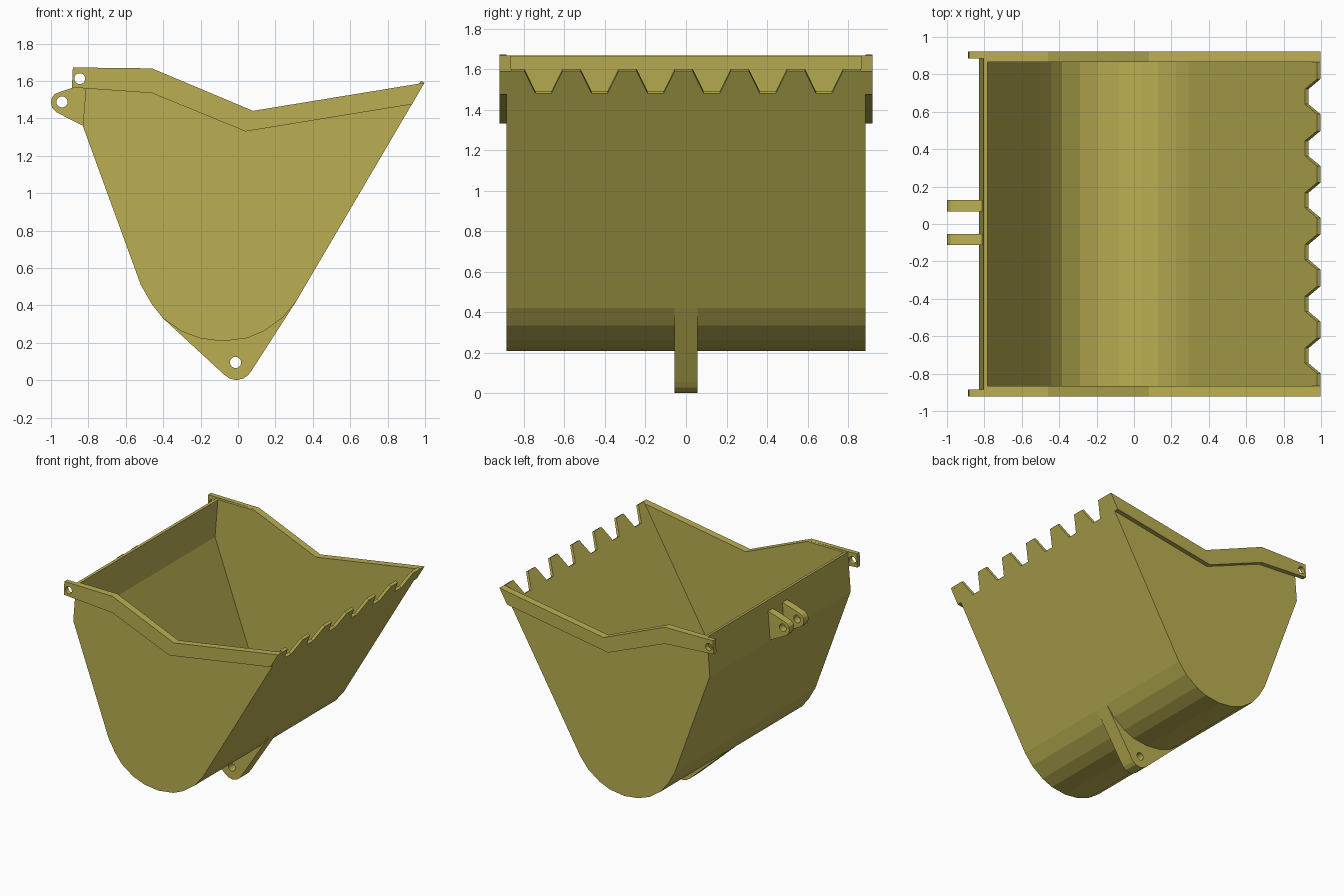
import bpy, bmesh
from math import cos, sin, tau
from mathutils import Vector, Matrix

if "Cube" in bpy.data.objects:
    bpy.data.objects.remove(bpy.data.objects["Cube"])

paint = bpy.data.materials.new("olive_paint")
paint.diffuse_color = (0.49, 0.43, 0.085, 1)
paint.use_nodes = True
paint.node_tree.nodes["Principled BSDF"].inputs["Base Color"].default_value = paint.diffuse_color


def circle(cx, cz, r, n=20):
    return [(cx + r * cos(tau * i / n), cz + r * sin(tau * i / n)) for i in range(n)]


def plate(name, loops, thick, matrix):
    """Flat plate from a 2D outline plus optional hole loops."""
    cu = bpy.data.curves.new(name, 'CURVE')
    cu.dimensions, cu.fill_mode, cu.extrude = '2D', 'BOTH', thick / 2
    for pts in loops:
        sp = cu.splines.new('POLY')
        sp.points.add(len(pts) - 1)
        for p, (x, y) in zip(sp.points, pts):
            p.co = (x, y, 0, 1)
        sp.use_cyclic_u, sp.use_smooth = True, False
    tmp = bpy.data.objects.new("tmp", cu)
    bpy.context.collection.objects.link(tmp)
    dg = bpy.context.evaluated_depsgraph_get()
    me = bpy.data.meshes.new_from_object(tmp.evaluated_get(dg))
    bpy.data.objects.remove(tmp)
    bm = bmesh.new()
    bm.from_mesh(me)
    bmesh.ops.remove_doubles(bm, verts=bm.verts, dist=1e-5)
    bmesh.ops.transform(bm, matrix=matrix, verts=bm.verts)
    bmesh.ops.recalc_face_normals(bm, faces=bm.faces)
    for f in bm.faces:
        f.smooth = False
        f.material_index = 0
    bm.to_mesh(me)
    bm.free()
    me.name = name
    me.materials.clear()
    me.materials.append(paint)
    ob = bpy.data.objects.new(name, me)
    bpy.context.collection.objects.link(ob)
    return ob


def xz_plate(name, y0, y1, *loops):
    m = Matrix.Translation((0, (y0 + y1) / 2, 0)) @ Matrix.Rotation(tau / 4, 4, 'X')
    return plate(name, loops, y1 - y0, m)


def offset(pts, d):
    """Offset an open polyline to its left by d."""
    v = [Vector(p) for p in pts]
    out = []
    for i, p in enumerate(v):
        a = (p - v[i - 1]).normalized() if i else (v[1] - p).normalized()
        b = (v[i + 1] - p).normalized() if i < len(v) - 1 else a
        na, nb = Vector((-a.y, a.x)), Vector((-b.y, b.x))
        out.append(tuple(p + (na + nb) * d / (1 + na.dot(nb))))
    return out


T = 0.022                      # wall thickness
W, WO, RIM = 0.865, 0.886, 0.922
tip = Vector((0.997, 1.59))
arc = [(-0.40, 0.33), (-0.30, 0.26), (-0.20, 0.223), (-0.08, 0.208),
       (0.05, 0.225), (0.14, 0.263), (0.24, 0.335), (0.31, 0.42)]
back = [(-0.805, 1.667), (-0.83, 1.36), (-0.52, 0.51), (-0.46, 0.405)]
slope = (tip - Vector(arc[-1])).normalized()

# Bent sheet: back wall, rounded floor and lower front wall
LIP = 0.25
sheet = back + arc + [tuple(tip - slope * LIP)]
xz_plate("bucket_sheet", -W, W, sheet + offset(sheet, T)[::-1])

# Toothed front lip, drawn flat then laid along the front slope
teeth = [(-W, 0), (-W, LIP)]
for i in range(6):
    c = -0.704 + 0.277 * i
    teeth += [(c - 0.094, LIP), (c - 0.04, LIP - 0.127),
              (c + 0.04, LIP - 0.127), (c + 0.094, LIP)]
teeth += [(W, LIP), (W, 0)]
u, s = Vector((0, 1, 0)), Vector((slope.x, 0, slope.y))
n = u.cross(s)
base = tip - slope * LIP
org = Vector((base.x, 0, base.y)) - n * T / 2
if n.x < 0:
    org = Vector((base.x, 0, base.y)) + n * T / 2
frame = Matrix((u, s, n)).transposed().to_4x4()
plate("toothed_lip", [teeth], T, Matrix.Translation(org) @ frame)

# Side walls and outer rim bands with pin ears
wall = back + arc + [tuple(tip), (0.08, 1.44), (-0.46, 1.667)]
band = [(-0.883, 1.672), (-0.888, 1.565), (-0.46, 1.535), (0.04, 1.33),
        (0.93, 1.475), tuple(tip), (0.08, 1.44), (-0.46, 1.667)]
for side, k in (("front", -1), ("rear", 1)):
    xz_plate("side_wall_" + side, *sorted((k * W, k * WO)), wall)
    xz_plate("rim_band_" + side, *sorted((k * WO, k * RIM)), band,
             circle(-0.846, 1.612, 0.029))

# Pair of hinge lugs on the back wall
lug = [(-0.812, 1.585), (-0.89, 1.562), (-0.955, 1.54), (-0.98, 1.53),
       (-0.995, 1.51), (-1.0, 1.485), (-0.993, 1.455), (-0.97, 1.432), (-0.829, 1.36)]
for i, y in enumerate((-0.083, 0.098)):
    xz_plate("hinge_lug_%d" % (i + 1), y - 0.03, y + 0.03, lug,
             circle(-0.941, 1.488, 0.03))

# Central lug under the floor
keel = [(-0.46, 0.405)] + arc + [(0.075, 0.055), (0.055, 0.028), (0.03, 0.009), (-0.01, 0),
                                 (-0.045, 0.009), (-0.075, 0.03), (-0.40, 0.33)][:-1]
keel = keel[1:]
xz_plate("bottom_lug", -0.058, 0.056, keel, circle(-0.013, 0.095, 0.03))
